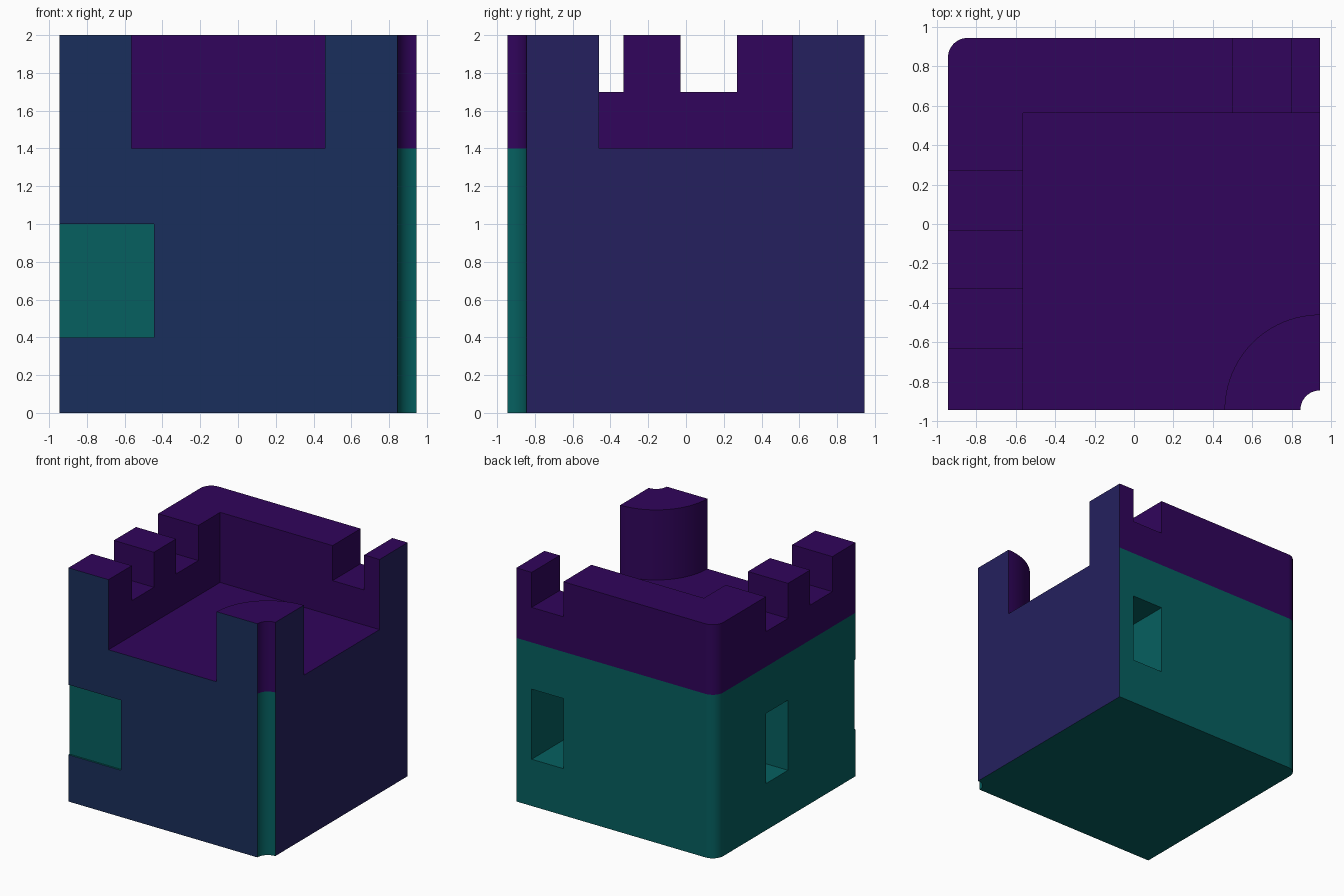
import bpy, bmesh, math

if "Cube" in bpy.data.objects:
    bpy.data.objects.remove(bpy.data.objects["Cube"])

H = 0.945            # half width of the block
FLOOR, TOP = 1.4, 2.0
WALL = 0.565         # inner face of the two parapet walls


def arc(cx, cy, r, a0, a1, n=12):
    return [(cx + r * math.cos(math.radians(a0 + (a1 - a0) * i / n)),
             cy + r * math.sin(math.radians(a0 + (a1 - a0) * i / n))) for i in range(n + 1)]


def prism(name, pts, z0, z1):
    """Extrude a counter-clockwise plan profile from z0 to z1."""
    bm = bmesh.new()
    face = bm.faces.new([bm.verts.new((x, y, z0)) for x, y in pts])
    top = bmesh.ops.extrude_face_region(bm, geom=[face])["geom"]
    for v in top:
        if isinstance(v, bmesh.types.BMVert):
            v.co.z = z1
    bmesh.ops.recalc_face_normals(bm, faces=bm.faces)
    me = bpy.data.meshes.new(name)
    bm.to_mesh(me)
    bm.free()
    ob = bpy.data.objects.new(name, me)
    bpy.context.collection.objects.link(ob)
    return ob


def box(name, x0, x1, y0, y1, z0, z1):
    return prism(name, [(x0, y0), (x1, y0), (x1, y1), (x0, y1)], z0, z1)


def material(name, rgb):
    m = bpy.data.materials.new(name)
    m.diffuse_color = [(c / 255) ** 2.2 for c in rgb] + [1]
    m.use_nodes = True
    m.node_tree.nodes["Principled BSDF"].inputs["Base Color"].default_value = m.diffuse_color
    return m


# Solid block: rounded back left corner, small round shaft at the front right
footprint = ([(-H, -H)] + arc(H, -H, 0.1, 180, 90)
             + [(H, H)] + arc(-H + 0.1, H - 0.1, 0.1, 90, 180))
tower = prism("castle_tower_corner", footprint, 0, TOP)

# Courtyard, leaving two walls and the quarter-round turret
R = 0.485
yard = ([(-WALL, -1.2), (H - R, -1.2)] + arc(H, -H, R, 180, 90, 24)
        + [(1.2, R - H), (1.2, WALL), (-WALL, WALL)])
cutters = [prism("courtyard_cutter", yard, FLOOR, 2.2)]

# Gaps between the merlons
for y in (-0.63, -0.03):
    cutters.append(box("left_gap_cutter", -1.2, -0.5, y, y + 0.3, 1.7, 2.2))
cutters.append(box("back_gap_cutter", 0.5, 0.8, 0.5, 1.2, 1.7, 2.2))

# Window recesses, one of them sliced open by the front face
for y in (-1.23, -0.03):
    cutters.append(box("left_window_cutter", -1.2, -H + 0.5, y, y + 0.3, 0.4, 1.0))
cutters.append(box("back_window_cutter", 0.5, 0.8, H - 0.5, 1.2, 0.4, 1.0))

for c in cutters:
    mod = tower.modifiers.new(c.name, 'BOOLEAN')
    mod.operation, mod.solver, mod.object = 'DIFFERENCE', 'EXACT', c
    c.hide_render = True
    c.hide_set(True)
deps = bpy.context.evaluated_depsgraph_get()
mesh = bpy.data.meshes.new_from_object(tower.evaluated_get(deps))
tower.modifiers.clear()
tower.data = mesh
for c in cutters:
    bpy.data.objects.remove(c)

# Colours: lower walls, battlements, front cut face, right cut face
mesh.materials.clear()
for m in (material("lower_wall", (14, 96, 96)), material("battlement", (52, 13, 92)),
          material("front_cut", (32, 50, 92)), material("right_cut", (41, 37, 95))):
    mesh.materials.append(m)
bm = bmesh.new()
bm.from_mesh(mesh)
bmesh.ops.bisect_plane(bm, geom=bm.verts[:] + bm.edges[:] + bm.faces[:], dist=1e-5,
                       plane_co=(0, 0, FLOOR), plane_no=(0, 0, 1))
bm.normal_update()
for f in bm.faces:
    c = f.calc_center_median()
    if f.normal.y < -0.99 and c.y < -H + 0.001:
        f.material_index = 2
    elif f.normal.x > 0.99 and c.x > H - 0.001:
        f.material_index = 3
    else:
        f.material_index = int(c.z > FLOOR - 0.001)
bm.to_mesh(mesh)
bm.free()

# Smooth round parts, flat walls
bpy.ops.object.select_all(action='DESELECT')
tower.select_set(True)
bpy.context.view_layer.objects.active = tower
bpy.ops.object.shade_smooth_by_angle(angle=math.radians(30))
tower.modifiers.new("flat_walls", 'WEIGHTED_NORMAL').keep_sharp = True
